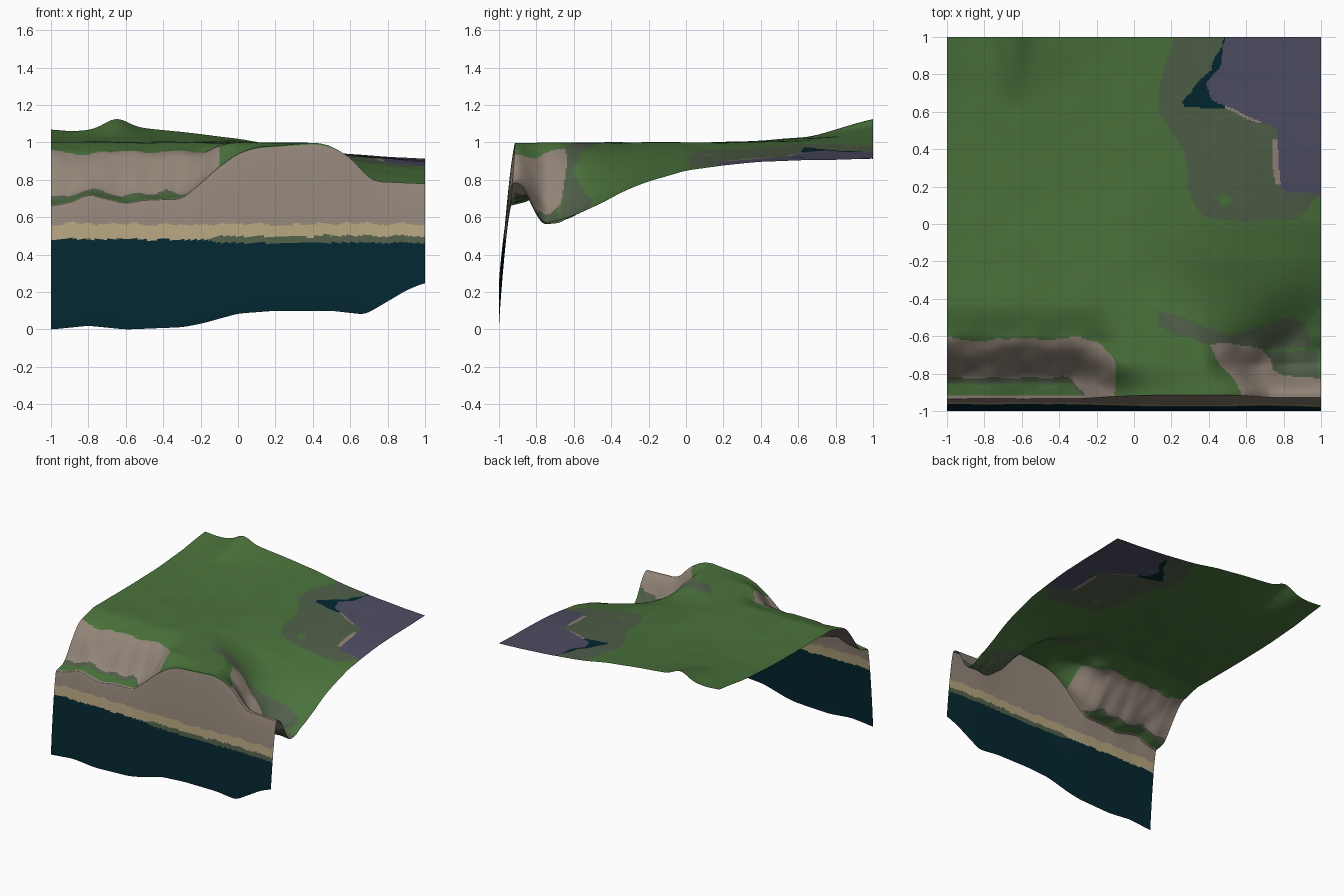
import bpy, bmesh, math
from mathutils import Vector, noise

if "Cube" in bpy.data.objects:
    bpy.data.objects.remove(bpy.data.objects["Cube"])


def lerp(a, b, t):
    return a + (b - a) * t


def step(v, a, b):
    t = min(1, max(0, (v - a) / (b - a)))
    return t * t * (3 - 2 * t)


def linear(pts, v):
    if v <= pts[0][0]:
        return pts[0][1]
    for (a, p), (b, q) in zip(pts, pts[1:]):
        if v <= b:
            return lerp(p, q, (v - a) / (b - a))
    return pts[-1][1]


def curve(pts, v, r=0.03):
    """Polyline softened by averaging neighbouring samples."""
    return sum(linear(pts, v + r * k) for k in (-1, -.5, 0, .5, 1)) / 5


def rough(x, y, scale, amount):
    return amount * noise.noise(Vector((x * scale, y * scale, 3.7)))


# Profiles along x: sea bed edge, cliff rim, back edge, fall towards the right
BED = [(-1, .0), (-.8, .02), (-.6, 0), (-.3, .012), (-.2, .03), (0, .085), (.2, .1),
       (.5, .1), (.68, .08), (.8, .15), (.9, .21), (1, .25)]
RIM = [(-1, .665), (-.9, .68), (-.8, .725), (-.6, .675), (-.5, .695), (-.3, .70),
       (-.2, .78), (-.1, .87), (0, .94), (.1, .975), (.42, 1.0), (.5, .98),
       (.6, .92), (.7, .81), (.75, .79), (1, .78)]
BACK = [(-1, 1.07), (-.9, 1.06), (-.6, 1.075), (-.5, 1.075), (-.3, 1.055),
        (0, 1.02), (.2, 1.0), (1, 1.0)]
FALL = [(0, 0), (.2, .18), (.35, .42), (.55, .65), (.75, .82), (1, 1)]
# Valley height along y on the right side
VALLEY = [(-.8, .56), (-.72, .565), (-.65, .58), (-.6, .61), (-.4, .70), (-.2, .785),
          (0, .845), (.2, .875), (.4, .895), (.6, .905), (1, .912)]


def land(x, y):
    top = 1 + (curve(BACK, x) - 1) * max(0, (y - .1) / .9) ** 1.9
    # knoll on the back edge and rounded shoulder above the left step
    top += .055 * math.exp(-((x + .65) / .09) ** 2) * step(y, .6, 1.05)
    top -= .05 * (1 - step(x, -.25, .0)) * (1 - step(y, -.65, -.42))
    k = step(y, -.75, -.25)
    x0, x1 = lerp(.36, -.02, k), lerp(.82, 1.08, k)
    ramp = min(1, max(0, (x - x0) / (x1 - x0)))
    side = lerp(step(x, x0, x1), ramp, .5 * k)
    side = lerp(side, curve(FALL, x), step(y, -.2, .6))
    z = lerp(top, curve(VALLEY, y), side)
    right = step(x, .3, .6)
    wall = step(x, -.28, -.03)
    up = step(y, lerp(lerp(-.86, -.92, wall), -.91, right),
              lerp(lerp(-.59, -.74, wall), -.74, right))
    shelf = curve(RIM, x) + .25 * (y + .92) * (1 - step(x, -.3, 0))
    rocky = step(y, -.9, -.8) * (1 - step(y, -.68, -.5))
    wob = rough(x, y, 9, .022) * rocky * (1 - step(x, -.2, 0) + right)
    return lerp(shelf, z, up) + wob + rough(x, y, 5, .004) * step(y, -.9, -.7)


def height(x, y):
    """Land, or the sea cliff in front of the rim."""
    depth = lerp(.064, .085, step(curve(RIM, x), .62, 1.02))
    t = (y + 1) / depth
    if t >= 1:
        return land(x, y)
    f = lerp(t ** .72, step(t, -1, 1) * 2 - 1, .4)
    return lerp(curve(BED, x), land(x, depth - 1), f)


# Outlines of the painted corner patches: x as a function of y
STONE = [(.16, .82), (.2, .78), (.5, .77), (.53, .73), (.57, .62), (.63, .5),
         (.66, .42), (.75, .39), (.85, .46), (1, .49)]
MOSS = [(.01, .5), (.04, .38), (.1, .33), (.2, .29), (.4, .27), (.5, .2), (.6, .14),
        (.75, .13), (.85, .17), (1, .21)]
POND = [(.62, .27), (.66, .26), (.7, .30), (.74, .33), (.78, .36), (.82, .41),
        (.88, .425), (.95, .47), (1, .48)]
SLOPE_LEFT = [(-.9, .58), (-.75, .47), (-.64, .41)]
SLOPE_RIGHT = [(-.83, 1.05), (-.81, .8), (-.78, .73), (-.72, .72), (-.67, .68), (-.63, .5)]
BAND_TOP = [(.48, -.62), (.8, -.5), (.93, -.53)]
GRASS, WATER, SAND, ROCK, SLATE, SCRUB = range(6)


def front_colour(x, z):
    n = rough(x, 0, 14, .012)
    right = step(x, -.2, -.08)
    if z < .482 - .018 * right + n * .5:
        return WATER
    if z < .482 + .018 * right + n:
        return SCRUB
    return SAND if z < .565 + n * 1.5 else ROCK


def colour(x, y, z):
    n = rough(x, y, 9, .025)
    if y < -.917:
        return front_colour(x, z)
    # left rocky step
    if x < -.1 and y < -.5:
        edge = -.1 - max(0, (y + .78) / .16) ** 2 * .09
        if x < edge + n:
            foot = lerp(-.82, -.93, step(x, -.36, -.24))
            if foot + n < y < -.615 + n:
                return ROCK
            if foot - .03 + n < y < -.7:
                return SCRUB
    # right rocky slope and scrub bands
    if x > .1 and y < -.44:
        if x > linear(SLOPE_LEFT, y) + n and y < -.635 + n:
            if x < linear(SLOPE_RIGHT, y) + n:
                return ROCK
            if y < -.69 + n and x < .99:
                return SCRUB
        if .14 + n < x < .52 and abs(y + .5 + .4 * (x - .14)) < .05 + n:
            return SCRUB
        if .48 < x < .93 + n and -.67 + n < y < linear(BAND_TOP, x):
            return SCRUB
    # back right corner
    if y > 0:
        n *= .5
        edge = linear(STONE, y) + n
        if y > .17 + n and x > edge:
            return SLATE
        if y > .62 + n and linear(POND, y) < x < min(edge, .485):
            return WATER
        if x > edge - .03 and (.21 < y < .45 or .54 < y < .64):
            return ROCK
        if (x - .485) ** 2 + (y - .13) ** 2 < .035 ** 2:
            return GRASS
        if y > .02 + .13 * step(x, .85, 1) + n and x > linear(MOSS, y) + n:
            return SCRUB
    return GRASS


PALETTE = [("grass_green", (.068, .168, .044)), ("deep_water", (.001, .020, .029)),
           ("beach_sand", (.45, .37, .21)), ("cliff_rock", (.29, .235, .19)),
           ("slate_violet", (.075, .075, .125)), ("scrub_olive", (.08, .115, .066))]

# Terrain sheet: dense rows on the cliff, even rows over the land
NX, CLIFF, LAND = 300, 90, 230
ys = [-1 + .09 * i / CLIFF for i in range(CLIFF)]
ys += [-.91 + 1.91 * i / LAND for i in range(LAND + 1)]
xs = [-1 + 2 * i / NX for i in range(NX + 1)]

bm = bmesh.new()
rows = [[bm.verts.new((x, y, max(0, height(x, y)))) for x in xs] for y in ys]
for a, b in zip(rows, rows[1:]):
    for i in range(NX):
        f = bm.faces.new((a[i], a[i + 1], b[i + 1], b[i]))
        f.smooth = True
        f.material_index = colour(*f.calc_center_median())
mesh = bpy.data.meshes.new("coastal_terrain")
bm.to_mesh(mesh)
bm.free()
for name, rgb in PALETTE:
    mat = bpy.data.materials.new(name)
    mat.diffuse_color = (*rgb, 1)
    mat.use_nodes = True
    mat.node_tree.nodes["Principled BSDF"].inputs["Base Color"].default_value = mat.diffuse_color
    mesh.materials.append(mat)
terrain = bpy.data.objects.new("coastal_terrain", mesh)
bpy.context.collection.objects.link(terrain)
